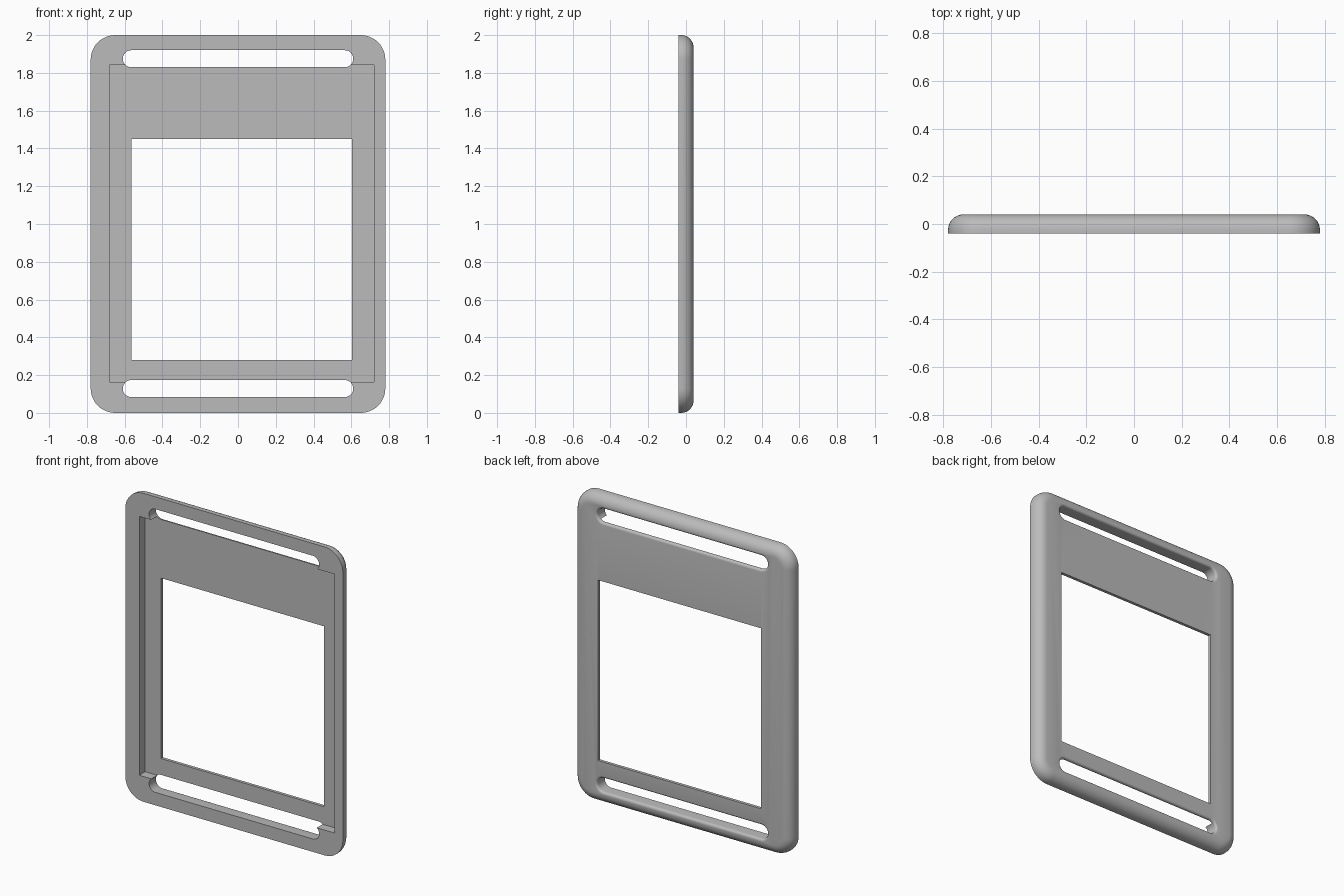
import bpy, bmesh, math

cube = bpy.data.objects.get("Cube")
if cube:
    bpy.data.objects.remove(cube, do_unlink=True)

grey = bpy.data.materials.new("plain grey")
grey.use_nodes = True
COLOUR = (0.5, 0.5, 0.5, 1)
grey.diffuse_color = COLOUR
grey.node_tree.nodes["Principled BSDF"].inputs["Base Color"].default_value = COLOUR


def outline(x0, x1, z0, z1, r, steps=12):
    """Rounded rectangle as (x, z) points; r = 0 gives plain corners."""
    if r == 0:
        return [(x1, z1), (x0, z1), (x0, z0), (x1, z0)]
    centres = [(x1 - r, z1 - r), (x0 + r, z1 - r), (x0 + r, z0 + r), (x1 - r, z0 + r)]
    points = []
    for q, (cx, cz) in enumerate(centres):
        for i in range(steps + 1):
            a = math.pi / 2 * (q + i / steps)
            points.append((cx + r * math.cos(a), cz + r * math.sin(a)))
    return points


def stack(name, box, r, layers):
    """Solid through rounded rectangles, each layer given as (y, outward growth)."""
    x0, x1, z0, z1 = box
    bm = bmesh.new()
    rings = []
    for y, g in layers:
        pts = outline(x0 - g, x1 + g, z0 - g, z1 + g, r + g if r else 0)
        rings.append([bm.verts.new((x, y, z)) for x, z in pts])
    for a, b in zip(rings, rings[1:]):
        for i in range(len(a)):
            j = (i + 1) % len(a)
            bm.faces.new((a[i], a[j], b[j], b[i]))
    bm.faces.new(rings[0])
    bm.faces.new(rings[-1])
    bmesh.ops.remove_doubles(bm, verts=bm.verts, dist=1e-5)
    bmesh.ops.recalc_face_normals(bm, faces=bm.faces)
    mesh = bpy.data.meshes.new(name)
    bm.to_mesh(mesh)
    bm.free()
    mesh.materials.append(grey)
    ob = bpy.data.objects.new(name, mesh)
    bpy.context.collection.objects.link(ob)
    return ob


def quarter(radius, n=8):
    return [(radius * math.sin(math.pi / 2 * i / n),
             radius * (1 - math.cos(math.pi / 2 * i / n))) for i in range(n + 1)]


FRONT, BACK = -0.04, 0.04

# Body with a flat front and a rounded back rim
ROUND = 0.065
body = stack("frame_body", (-0.78, 0.78, 0, 2), 0.13,
             [(FRONT, 0)] + [(BACK - ROUND + dy, -inset) for dy, inset in quarter(ROUND)])

# Strap slots, softened where they leave the back
SOFT = 0.015
slot_layers = ([(FRONT - 0.05, 0)]
               + [(BACK - SOFT + dy, grow) for dy, grow in quarter(SOFT, 5)]
               + [(BACK + 0.05, SOFT)])
cutters = [stack("slot_cutter", (-0.61, 0.61, z, z + 0.09), 0.0449, slot_layers)
           for z in (0.084, 1.83)]

# Shallow front pocket and the window through its floor
cutters.append(stack("pocket_cutter", (-0.68, 0.72, 0.164, 1.842), 0,
                     [(FRONT - 0.05, 0), (0.02, 0)]))
cutters.append(stack("window_cutter", (-0.565, 0.603, 0.28, 1.45), 0,
                     [(FRONT - 0.06, 0), (BACK + 0.06, 0)]))

bpy.context.view_layer.objects.active = body
for ob in bpy.context.selected_objects:
    ob.select_set(False)
body.select_set(True)
for c in cutters:
    mod = body.modifiers.new(c.name, "BOOLEAN")
    mod.operation = "DIFFERENCE"
    mod.solver = "EXACT"
    mod.object = c
    bpy.ops.object.modifier_apply(modifier=mod.name)
for c in cutters:
    bpy.data.objects.remove(c, do_unlink=True)

bpy.ops.object.shade_smooth_by_angle(angle=math.radians(30))
